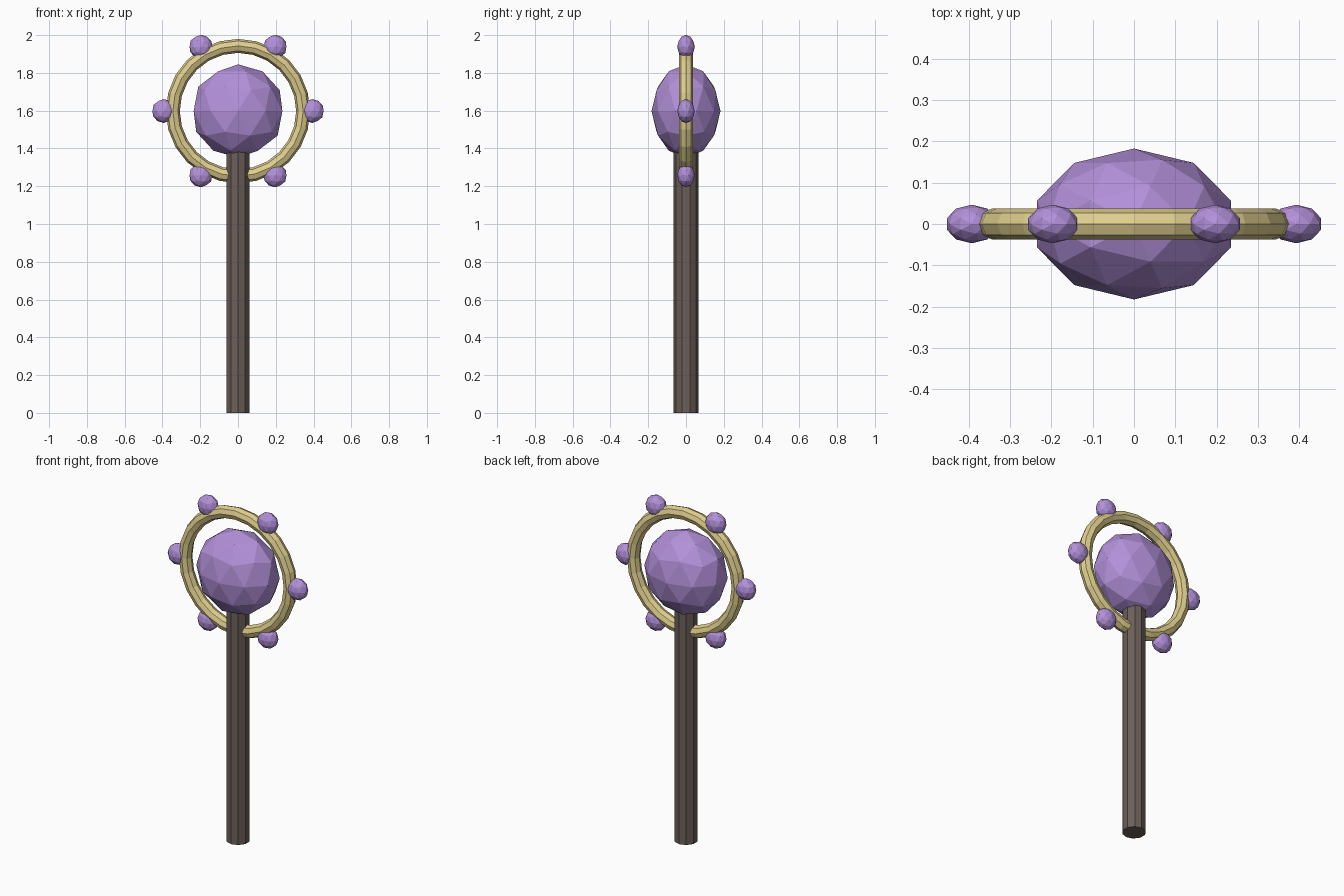
import bpy
import math

if "Cube" in bpy.data.objects:
    bpy.data.objects.remove(bpy.data.objects["Cube"])

CENTRE_Z = 1.598   # centre of the staff head


def material(name, rgb):
    m = bpy.data.materials.new(name)
    m.diffuse_color = (*rgb, 1)
    m.use_nodes = True
    m.node_tree.nodes["Principled BSDF"].inputs["Base Color"].default_value = m.diffuse_color
    return m


wood = material("dark_wood", (0.15, 0.115, 0.10))
gold = material("gold", (0.74, 0.62, 0.27))
crystal = material("purple_crystal", (0.45, 0.28, 0.70))


def finish(name, mat):
    ob = bpy.context.object
    ob.name = name
    ob.data.materials.append(mat)
    return ob


def gem(name, x, z, radius):
    # faceted gem, flattened front to back
    bpy.ops.mesh.primitive_ico_sphere_add(subdivisions=2, radius=radius, location=(x, 0, z))
    ob = finish(name, crystal)
    ob.scale.y = 0.74
    return ob


# ten-sided shaft, its top sunk into the orb
bpy.ops.mesh.primitive_cylinder_add(vertices=10, radius=0.065, depth=1.4, location=(0, 0, 0.7))
finish("shaft", wood)

# upright ring around the orb
bpy.ops.mesh.primitive_torus_add(major_segments=24, minor_segments=8, major_radius=0.345,
                                 minor_radius=0.037, location=(0, 0, CENTRE_Z),
                                 rotation=(math.pi / 2, 0, 0))
finish("ring", gold)

# central orb
gem("orb", 0, CENTRE_Z, 0.247)

# six small gems spaced around the ring
for i in range(6):
    a = i * math.pi / 3
    gem(f"ring_gem_{i + 1}", 0.393 * math.cos(a), CENTRE_Z + 0.393 * math.sin(a), 0.063)
